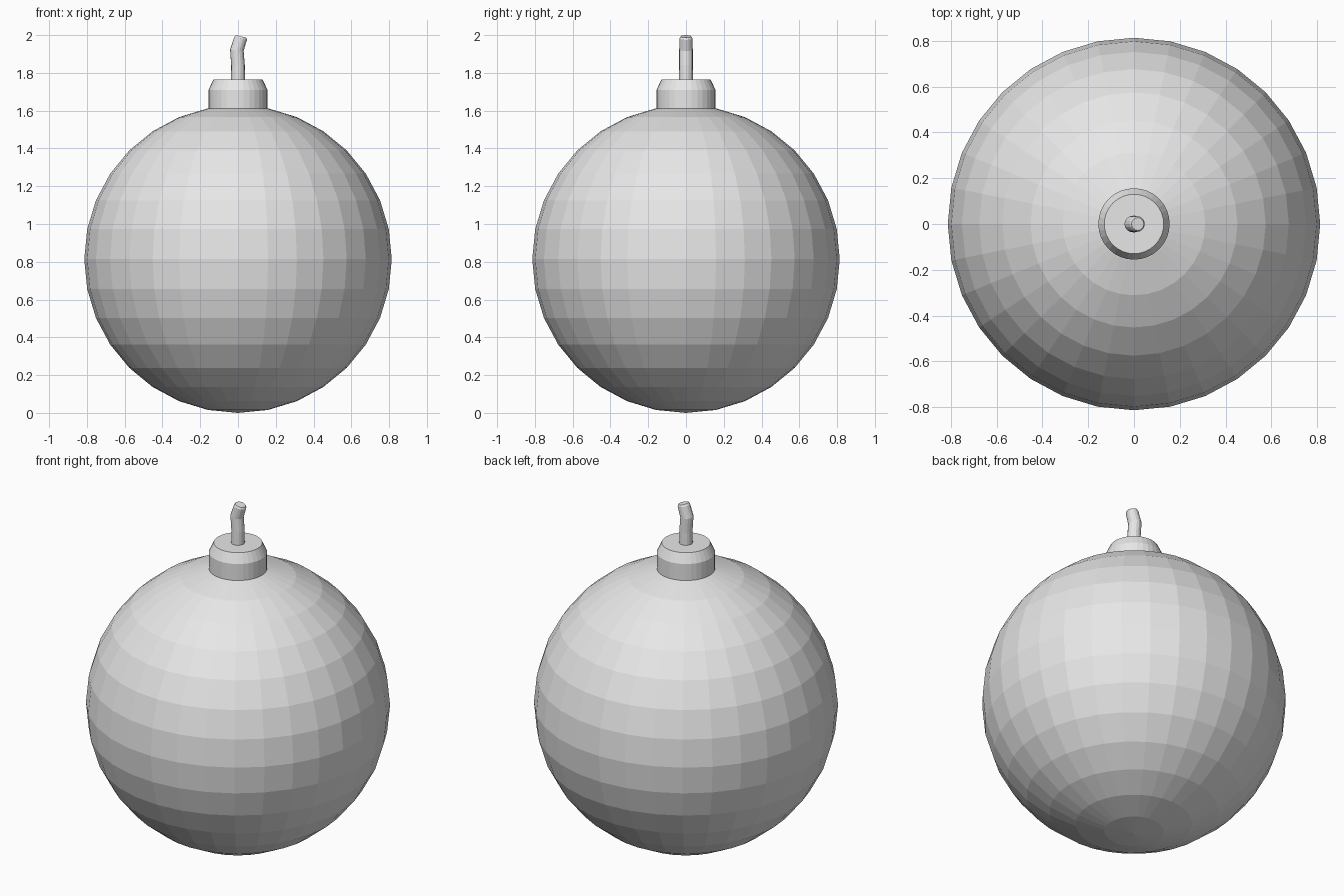
import bpy
import bmesh
from math import cos, sin, pi, radians

cube = bpy.data.objects.get("Cube")
if cube:
    bpy.data.objects.remove(cube, do_unlink=True)

grey = bpy.data.materials.new("light_grey")
grey.use_nodes = True
grey.diffuse_color = (0.8, 0.8, 0.8, 1)
grey.node_tree.nodes["Principled BSDF"].inputs["Base Color"].default_value = (0.8, 0.8, 0.8, 1)


def make_object(name, bm):
    bmesh.ops.recalc_face_normals(bm, faces=bm.faces[:])
    mesh = bpy.data.meshes.new(name)
    bm.to_mesh(mesh)
    bm.free()
    mesh.materials.append(grey)
    obj = bpy.data.objects.new(name, mesh)
    bpy.context.collection.objects.link(obj)
    return obj


def loft(name, sections, sides):
    """Skin circles given as (x, z, radius, lean in degrees), capped at both ends."""
    bm = bmesh.new()
    rings = []
    for x, z, radius, lean in sections:
        t = radians(lean)
        ring = []
        for i in range(sides):
            a = 2 * pi * i / sides
            u, v = radius * cos(a), radius * sin(a)
            ring.append(bm.verts.new((x + u * cos(t), v, z - u * sin(t))))
        rings.append(ring)
    for low, high in zip(rings, rings[1:]):
        for i in range(sides):
            j = (i + 1) % sides
            bm.faces.new((low[i], low[j], high[j], high[i]))
    bm.faces.new(rings[0])
    bm.faces.new(rings[-1])
    return make_object(name, bm)


# Faceted round body
bm = bmesh.new()
bmesh.ops.create_uvsphere(bm, u_segments=32, v_segments=16, radius=0.814)
body = make_object("body", bm)
body.location.z = 0.814

# Collar with a chamfered top edge
loft("collar", [(0, 1.56, 0.156, 0), (0, 1.71, 0.156, 0), (0, 1.765, 0.13, 0)], 32)

# Short bent fuse
loft("fuse", [
    (0, 1.74, 0.037, 0),
    (0, 1.84, 0.036, -2),
    (-0.006, 1.92, 0.036, 6),
    (0.014, 1.983, 0.034, 14),
    (0.016, 1.993, 0.028, 14),
], 16)
